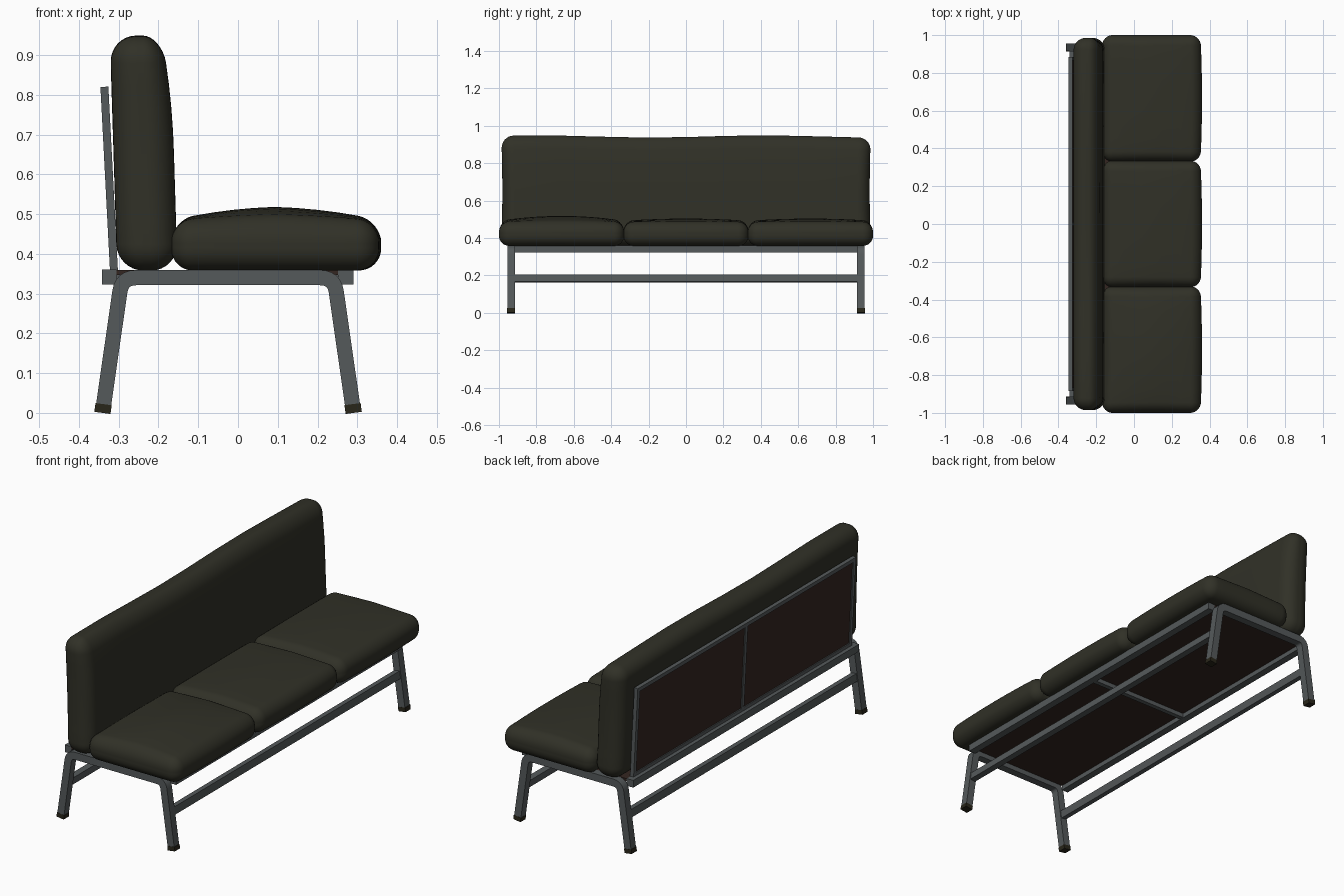
import bpy, bmesh, math
from mathutils import Vector

if "Cube" in bpy.data.objects:
    bpy.data.objects.remove(bpy.data.objects["Cube"])


def material(name, rgb):
    m = bpy.data.materials.new(name)
    m.diffuse_color = (*rgb, 1)
    m.use_nodes = True
    m.node_tree.nodes["Principled BSDF"].inputs["Base Color"].default_value = m.diffuse_color
    return m


FABRIC = material("olive fabric", (0.030, 0.030, 0.020))
STEEL = material("grey steel", (0.090, 0.101, 0.104))
BOARD = material("brown board", (0.034, 0.019, 0.015))
RUBBER = material("dark rubber", (0.022, 0.019, 0.010))


def finish(name, bm, mat, smooth=None):
    bmesh.ops.recalc_face_normals(bm, faces=bm.faces)
    me = bpy.data.meshes.new(name)
    bm.to_mesh(me)
    bm.free()
    me.materials.append(mat)
    ob = bpy.data.objects.new(name, me)
    bpy.context.collection.objects.link(ob)
    if smooth:
        bpy.ops.object.select_all(action='DESELECT')
        ob.select_set(True)
        bpy.context.view_layer.objects.active = ob
        bpy.ops.object.shade_smooth_by_angle(angle=math.radians(smooth))
    return ob


def box(name, lo, hi, mat):
    bm = bmesh.new()
    bmesh.ops.create_cube(bm, size=1)
    for v in bm.verts:
        v.co = [(a + b) / 2 + c * (b - a) for a, b, c in zip(lo, hi, v.co)]
    return finish(name, bm, mat)


def strip(name, path, thick, y0, y1, mat):
    """Sweep a rectangular section along an xz path; y0..y1 is its depth."""
    bm = bmesh.new()
    pts = [Vector(p) for p in path]
    rings = []
    for i, p in enumerate(pts):
        a = (p - pts[i - 1]).normalized() if i else Vector((0, 0))
        b = (pts[i + 1] - p).normalized() if i < len(pts) - 1 else Vector((0, 0))
        t = (a + b).normalized()
        k = max(t.dot(a), t.dot(b))
        n = Vector((-t.y, t.x)) * (thick / 2 / k)
        rings.append([bm.verts.new((p.x + s * n.x, y, p.y + s * n.y))
                      for s, y in ((-1, y0), (1, y0), (1, y1), (-1, y1))])
    for r, q in zip(rings, rings[1:]):
        for j in range(4):
            bm.faces.new((r[j], r[(j + 1) % 4], q[(j + 1) % 4], q[j]))
    bm.faces.new(rings[0])
    bm.faces.new(rings[-1])
    return finish(name, bm, mat, 30)


def cushion(name, lo, hi, radius, shape):
    """Rounded box; shape(co, u, v, w) then adjusts each point."""
    bm = bmesh.new()
    bmesh.ops.create_cube(bm, size=2)
    bmesh.ops.subdivide_edges(bm, edges=bm.edges[:], cuts=15, use_grid_fill=True)
    centre = (Vector(lo) + Vector(hi)) / 2
    half = (Vector(hi) - Vector(lo)) / 2
    for v in bm.verts:
        uvw = v.co.copy()
        core, off = Vector(), Vector()
        for i in range(3):
            t, inner = abs(uvw[i]), half[i] - radius
            sign = math.copysign(1, uvw[i])
            core[i] = sign * inner * min(t / 0.5, 1)
            off[i] = sign * math.tan(max(t - 0.5, 0) * math.pi / 2)
        v.co = centre + core + off.normalized() * radius
        shape(v.co, *uvw_of(v.co - centre, half))
    return finish(name, bm, FABRIC, 60)


def uvw_of(d, half):
    return [d[i] / half[i] for i in range(3)]


# Seat cushions with crowned tops and rounded fronts
def seat_shape(crown):
    def f(co, u, v, w):
        if w > 0:
            co.z += w * crown * (1 - u * u) * (1 - v * v)
            co.z += w * 0.008 * (1 - abs(u))
        co.x += 0.008 * (1 - v * v) * (1 if u > 0 else 0) * abs(u)
    return f


for label, cy, crown in (("front", -0.665, 0.026), ("middle", 0, 0.012), ("rear", 0.665, 0.012)):
    cushion("seat_cushion_" + label, (-0.168, cy - 0.335, 0.358),
            (0.352, cy + 0.335, 0.484), 0.055, seat_shape(crown))


# Long back cushion, thinning and leaning back at the top
def back_shape(co, u, v, w):
    co.x -= 0.009 * (w + 1)
    top = max(0, (co.z - 0.66) / 0.28)
    if u > 0:
        co.x -= 0.022 * top ** 2 * u
    if w > 0:
        co.z += w * 0.006 * math.cos(co.y * 5.2 + 4.2 * 0.98)
    co.y *= 1 - 0.006 * (1 - w * w)


cushion("back_cushion", (-0.304, -0.988, 0.358), (-0.152, 0.988, 0.943), 0.066, back_shape)


# Side frames: one bent tube forming two splayed legs and a top bar
def bent_path():
    foot_b, top_b = Vector((-0.338, 0.02)), Vector((-0.292, 0.34))
    foot_f, top_f = Vector((0.288, 0.02)), Vector((0.242, 0.34))
    pts = [foot_b]
    for corner, a, b in ((top_b, foot_b, top_f), (top_f, top_b, foot_f)):
        p = corner + (a - corner).normalized() * 0.035
        q = corner + (b - corner).normalized() * 0.035
        for i in range(7):
            t = i / 6
            pts.append(p * (1 - t) ** 2 + corner * 2 * t * (1 - t) + q * t * t)
    return pts + [foot_f]


for side, s in (("front", -1), ("rear", 1)):
    ya, yb = sorted((s * 0.915, s * 0.955))
    strip("side_frame_" + side, bent_path(), 0.038, ya, yb, STEEL)
    # Rubber feet
    for end, x, d in (("back", -0.341, 0.003), ("seat", 0.291, -0.003)):
        strip("foot_%s_%s" % (side, end), [(x, 0), (x + d, 0.022)], 0.041,
              ya - 0.001, yb + 0.001, RUBBER)

# Long stretchers between the legs
strip("stretcher_back", [(-0.3175, 0.165), (-0.312, 0.203)], 0.03, -0.916, 0.916, STEEL)
strip("stretcher_front", [(0.2675, 0.165), (0.262, 0.203)], 0.03, -0.916, 0.916, STEEL)

# Seat rails, cross bar and board
box("seat_rail_back", (-0.342, -0.916, 0.323), (-0.305, 0.916, 0.36), STEEL)
box("seat_rail_front", (0.252, -0.916, 0.323), (0.29, 0.916, 0.36), STEEL)
box("seat_cross_bar", (-0.306, -0.012, 0.325), (0.253, 0.012, 0.348), STEEL)
box("seat_board", (-0.306, -0.916, 0.347), (0.253, 0.916, 0.359), BOARD)

# Leaning back panel with a thin steel frame
LOW, HIGH = Vector((-0.312, 0.358)), Vector((-0.336, 0.82))
up = (HIGH - LOW).normalized()
for label, y in (("front", -0.875), ("middle", 0), ("rear", 0.875)):
    strip("back_stile_" + label, [LOW, HIGH], 0.02, y - 0.01, y + 0.01, STEEL)
strip("back_rail_top", [HIGH - up * 0.02, HIGH], 0.02, -0.866, 0.866, STEEL)
strip("back_rail_bottom", [LOW, LOW + up * 0.02], 0.02, -0.866, 0.866, STEEL)
strip("back_panel", [LOW + up * 0.01, HIGH - up * 0.01], 0.01, -0.87, 0.87, BOARD)
